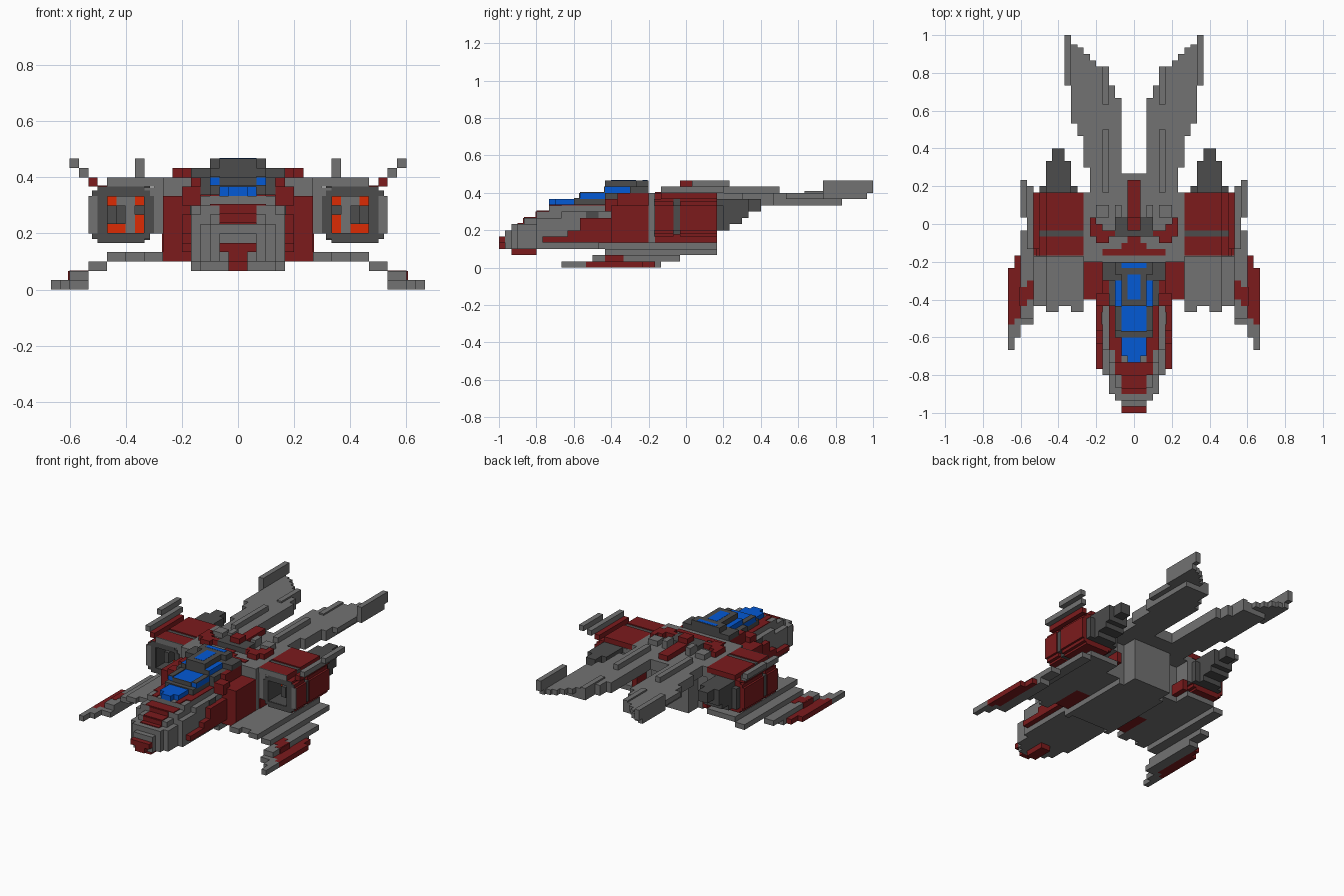
import bpy, bmesh
from mathutils import Matrix, Vector

if "Cube" in bpy.data.objects:
    bpy.data.objects.remove(bpy.data.objects["Cube"])

U = 1 / 30   # one block
T = 0.15     # thickness of painted plates, in blocks


def material(name, rgb):
    m = bpy.data.materials.new(name)
    m.use_nodes = True
    m.diffuse_color = (*rgb, 1)
    bsdf = next(n for n in m.node_tree.nodes if n.type == 'BSDF_PRINCIPLED')
    bsdf.inputs["Base Color"].default_value = (*rgb, 1)
    bsdf.inputs["Roughness"].default_value = 0.8
    return m


GREY = material("hull grey", (0.168, 0.168, 0.168))
DARK = material("dark grey", (0.072, 0.072, 0.072))
RED = material("dark red", (0.2, 0.011, 0.012))
BLUE = material("canopy blue", (0.001, 0.1, 0.66))
ORANGE = material("intake orange", (0.72, 0.024, 0.001))


def part(name, mat, boxes):
    """Blocks (x0, x1, y0, y1, z0, z1), mirrored in x; x0 = 0 spans the centre."""
    bm = bmesh.new()
    for x0, x1, y0, y1, z0, z1 in boxes:
        spans = [(-x1, x1)] if x0 == 0 else [(x0, x1), (-x1, -x0)]
        for a, b in spans:
            size = Vector((b - a, y1 - y0, z1 - z0)) * U
            mid = Vector((a + b, y0 + y1, z0 + z1)) * U / 2
            bmesh.ops.create_cube(bm, size=1, matrix=Matrix.Translation(mid) @ Matrix.Diagonal((*size, 1)))
    mesh = bpy.data.meshes.new(name)
    bm.to_mesh(mesh)
    bm.free()
    mesh.materials.append(mat)
    ob = bpy.data.objects.new(name, mesh)
    bpy.context.collection.objects.link(ob)


# Nose and fuselage
part("nose_tip", RED, [(0, 2, -30, -29, 4, 5), (0, 1, -30, -29, 3, 4), (0, 1, -28, -24, 2, 3)])
part("nose", GREY, [
    (0, 2, -29, -28, 3, 6), (0, 3, -28, -27, 3, 7), (0, 4, -27, -24, 3, 7),
    (0, 3, -26, -24, 7, 8), (0, 5, -24, -12, 3, 8), (0, 4, -24, -22, 8, 9),
    (0, 4, -22, -12, 8, 10), (4, 5, -20, -12, 8, 9)])
part("nose_top_paint", RED, [
    (0, 2, -27, -26, 7, 7 + T), (0, 2, -26, -24, 8, 8 + T), (0, 3, -24, -22, 9, 9 + T),
    (2, 3, -22, -18, 10, 10 + T), (3, 4, -20, -13, 10, 10 + T),
    (0, 2, -24 - T, -24, 8, 9), (0, 2, -26 - T, -26, 7, 8)])
part("cheek_panels", RED, [
    (5, 6, -23, -12, 4, 5), (5, 6, -19, -12, 5, 6), (5, 6, -17, -12, 6, 8)])
part("side_vents", DARK, [(5, 5 + T, -16, -14, 8, 9)])
part("shoulders", RED, [(5, 8, -12, -6, 3, 10)])

# Rear hull, stepping in behind the side blocks
part("fuselage", GREY, [
    (0, 5, -12, 2, 2, 10), (0, 4, 2, 5, 2, 10), (5, 8, -6, 2, 4, 10), (4, 5, -13, -12, 2, 3)])
part("fuselage_side_paint", RED, [(8, 8 + T, -5, 2, 4, 6), (7, 8, 2, 5, 4, 6)])
part("rear_deck", GREY, [(0, 8, -6, 5, 10, 12), (0, 7, 5, 8, 10, 12)])

# Cockpit
part("canopy_frame", DARK, [
    (0, 3, -18, -13, 10, 11), (0, 3, -18, -17, 11, 11.2),
    (0, 4, -13, -6, 10, 12), (0, 5, -9, -6, 12, 13), (0, 2, -13, -9, 12, 13),
    (0, 2, -13, -8, 13, 14), (0, 3, -8, -6, 13, 14),
    (0, 2, -17 - T, -17, 11, 12), (2, 3, -13 - T, -13, 12, 13),
    (2, 3, -17, -13, 12, 12 + T)])
part("canopy_glass", BLUE, [
    (0, 1, -22, -21, 10, 11), (0, 2, -21, -18, 10, 11), (0, 3, -17, -13, 11, 12),
    (2, 3, -13, -9, 12, 13)])
part("roof_windows", BLUE, [(0, 1, -12, -8, 14, 14.04), (0, 2, -7, -6.2, 14, 14.04)])
part("cockpit_collar", RED, [
    (0, 5, -5, -4, 12, 12 + T), (0, 2, -4, -3, 12, 12 + T), (0, 1, -3, -2, 12, 12 + T),
    (4, 6, -13, -11, 9, 11), (4, 5, -11, -6, 10, 12)])

# Deck details
part("spine", RED, [(0, 1, 1, 7, 12, 13), (0, 1, -1, 1, 13, 14)])
part("deck_chevrons", RED, [
    (6, 7, -2, 1, 12, 13), (5, 6, -3, 0, 12, 13), (4, 5, -3, -1, 12, 13), (3, 4, -2, -1, 12, 13)])
part("deck_machinery", DARK, [(0, 1, -2, 1, 12, 13), (1, 3, -2, 1, 12, 13)])
part("deck_ridges", GREY, [
    (4, 5, 5, 15, 12, 13), (4, 6, 1, 3, 12, 13), (2, 3, 1, 3, 12, 13.5), (4, 5, 19, 25, 12, 12.3)])

# Twin tail booms, one block-wide column per step in x
columns = [(5, 20), (5, 22), (5, 25), (5, 25), (6, 26), (9, 27), (14, 28), (16, 28.5), (22, 29)]
part("tail_booms", GREY,
     [(2 + i, 3 + i, y0, y1, 11, 12) for i, (y0, y1) in enumerate(columns)]
     + [(2 + i, 3 + i, y0, min(y1, 25), 10, 11) for i, (y0, y1) in enumerate(columns[:7])])
part("tail_tips", GREY, [(10, 11, 22, 30, 12, 14)])

# Engine nacelles: hollow intake in front, solid body behind
rings = []
for y0, y1 in ((-5, -2), (-1, 5)):
    rings += [(8, 14, y0, y1, 11, 12), (10, 15, y0, y1, 10, 11), (10, 15, y0, y1, 5, 6),
              (14, 16, y0, y1, 6, 10), (9, 10, y0, y1, 6, 10),
              (9.4, 10, y0, y1, 5.4, 6), (15, 15.6, y0, y1, 5.4, 6), (15, 15.6, y0, y1, 10, 10.6)]
part("nacelle_shell", RED, rings)
part("nacelle_core", DARK, [
    (10, 14, -1, 5, 6, 10), (14, 15.8, -2, -1, 6, 10), (9.3, 10, -2, -1, 6, 10),
    (9.4, 15, -2, -1, 10, 11), (9.4, 15, -2, -1, 5.3, 6), (8, 14, -2, -1, 11, 11.8)])
part("nacelle_mount", GREY, [(8, 9, -5, 5, 6, 11), (9, 10, -5, 5, 10, 10.9)])
part("intake_rim", DARK, [
    (10, 15, -5 - T, -5, 10, 11), (10, 15, -5 - T, -5, 5, 6),
    (14, 15, -5 - T, -5, 6, 10), (9, 10, -5 - T, -5, 6, 10),
    (9.4, 10, -5 - T, -5, 5.4, 6), (9.4, 10, -5 - T, -5, 10, 10.6),
    (15, 15.6, -5 - T, -5, 5.4, 6), (15, 15.6, -5 - T, -5, 10, 10.6)])
part("intake_lip", GREY, [(15, 16, -5 - T, -5, 6, 10), (8, 14, -5 - T, -5, 11, 12)])
S = 0.04  # lining skin
part("intake_lining", DARK, [
    (10, 14, -5, -1, 6, 6 + S), (10, 14, -5, -1, 10 - S, 10),
    (10, 10 + S, -5, -1, 6, 10), (14 - S, 14, -5, -1, 6, 10)])
part("intake_glow", ORANGE, [
    (13, 14 - S, -1.2, -1, 9, 10 - S), (10 + S, 11, -1.2, -1, 9, 10 - S),
    (10 + S, 11, -1.2, -1, 6 + S, 8), (12, 14 - S, -1.2, -1, 6 + S, 7)])
part("intake_backplate", GREY, [(11, 12, -1.2, -1, 6 + S, 10 - S), (12, 13, -1.2, -1, 9, 10 - S)])
part("intake_hub", DARK, [(12, 13, -4, -1, 7, 9), (13, 14 - S, -2, -1, 7, 9)])
part("engine_exhaust", DARK, [
    (9, 15, 5, 6, 6, 10), (10, 14, 5, 7, 6, 11), (10, 14, 7, 9, 7, 11), (10, 14, 9, 10, 8, 11),
    (11, 13, 10, 12, 9, 11)])

# Upper outboard fins
part("upper_fin_root", RED, [(15, 16, -4, 5, 11, 12), (14, 15, -1, 5, 11, 11.1)])
part("upper_fin", GREY, [(16, 17, -4, 6, 12, 13), (17, 18, 1, 7, 13, 14)])

# Lower wings stepping down to the tips
part("lower_wing", GREY, [
    (8, 14, -13, 5, 3, 4), (5, 8, -6, 2, 3, 4), (12, 14, -14, -13, 3, 4), (8, 10, -14, -13, 3, 4),
    (14, 16, -13, 5, 2, 3), (16, 18, -15, -1, 1, 2)])
part("wing_tip", GREY, [
    (16, 18, -16, -4, 0, 1), (18, 19, -18, -15, 0, 1), (19, 20, -20, -16, 0, 1)])
part("wing_tip_red", RED, [(18, 19, -15, -5, 0, 1), (19, 20, -16, -7, 0, 1)])
part("wing_stripe", RED, [
    (16, 17, -12, -9, 2, 2.05), (17, 18, -13, -10, 2, 2.05), (18, 18 + T, -13, -10, 1, 2)])
